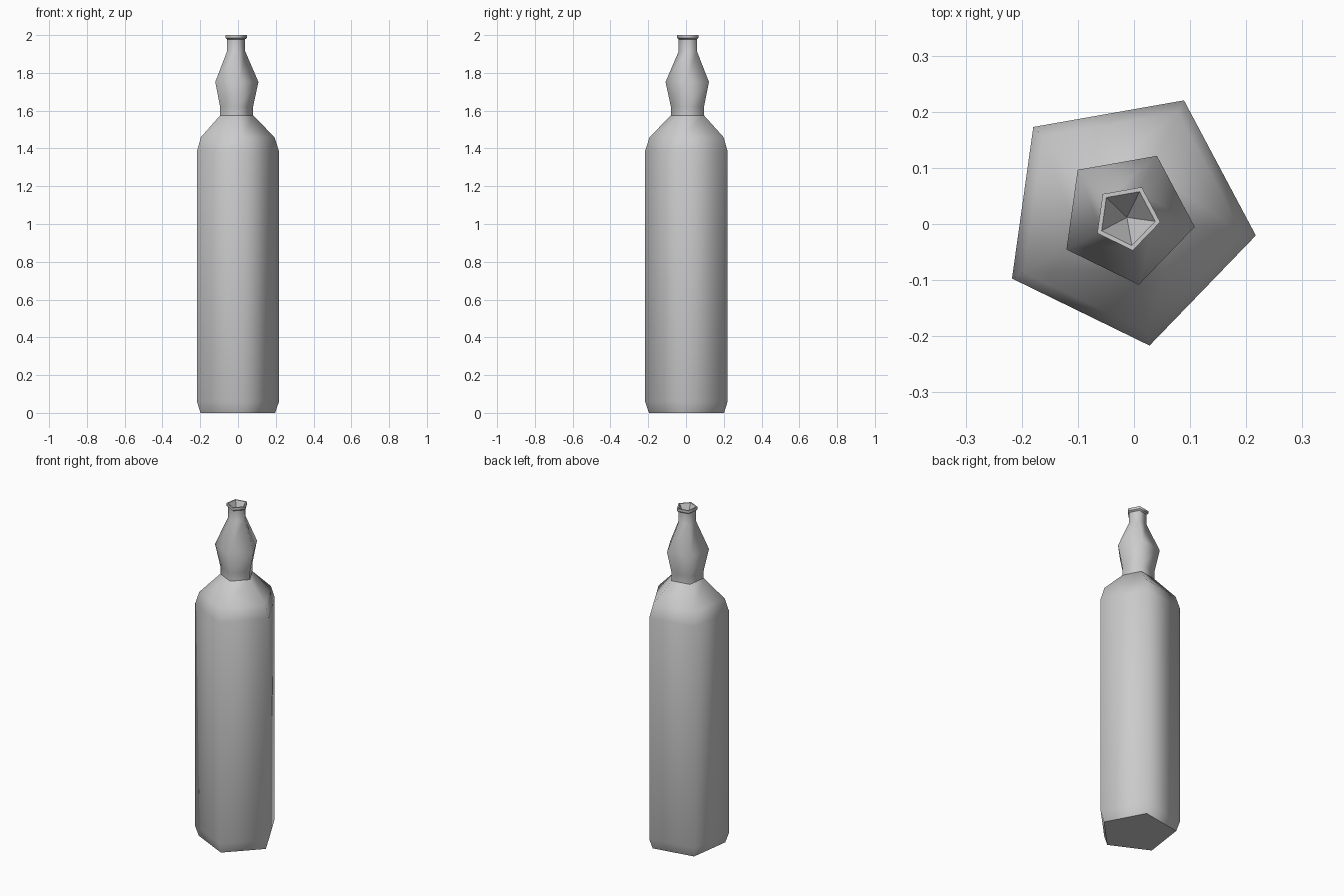
import bpy, bmesh, math

cube = bpy.data.objects.get("Cube")
if cube:
    bpy.data.objects.remove(cube, do_unlink=True)

SIDES = 5
TURN = math.radians(-8)
CENTRE = (-0.0126, 0.0118)

grey = bpy.data.materials.new("plain grey")
grey.use_nodes = True
grey.diffuse_color = (0.6, 0.6, 0.6, 1)
grey.node_tree.nodes["Principled BSDF"].inputs["Base Color"].default_value = grey.diffuse_color


def lathe(name, profile, sharp_rings=(), flat_from=None, cap=False):
    """Turn (radius, height) points into a five-sided shell; radius 0 is a tip."""
    bm = bmesh.new()
    rings = []
    for r, z in profile:
        count = SIDES if r else 1
        rings.append([bm.verts.new((r * math.cos(TURN + math.tau * i / SIDES),
                                    r * math.sin(TURN + math.tau * i / SIDES), z))
                      for i in range(count)])
    for level, (low, high) in enumerate(zip(rings, rings[1:])):
        for i in range(SIDES):
            j = (i + 1) % SIDES
            corners = [low[i], low[j]] + ([high[j], high[i]] if len(high) > 1 else high)
            face = bm.faces.new(corners)
            face.smooth = flat_from is None or level < flat_from
    if cap:
        bm.faces.new(rings[0][::-1])
    # Creases around chosen rings
    for level in sharp_rings:
        for i in range(SIDES):
            bm.edges.get((rings[level][i], rings[level][(i + 1) % SIDES])).smooth = False
    mesh = bpy.data.meshes.new(name)
    bm.to_mesh(mesh)
    bm.free()
    mesh.materials.append(grey)
    obj = bpy.data.objects.new(name, mesh)
    obj.location = (*CENTRE, 0)
    bpy.context.collection.objects.link(obj)
    return obj


# Tall body with bevelled foot and sloping shoulder
lathe("bottle_body",
      [(0.211, 0), (0.232, 0.06), (0.232, 1.385), (0.208, 1.46), (0.093, 1.575)],
      sharp_rings=[0], cap=True)

# Bulging neck, flared lip and hollow mouth
lathe("bottle_neck",
      [(0.093, 1.575), (0.093, 1.62), (0.122, 1.752), (0.051, 1.915), (0.051, 1.978),
       (0.06, 1.985), (0.06, 2.0), (0.051, 2.0), (0, 1.9)],
      sharp_rings=[4, 5, 6, 7], flat_from=7)
